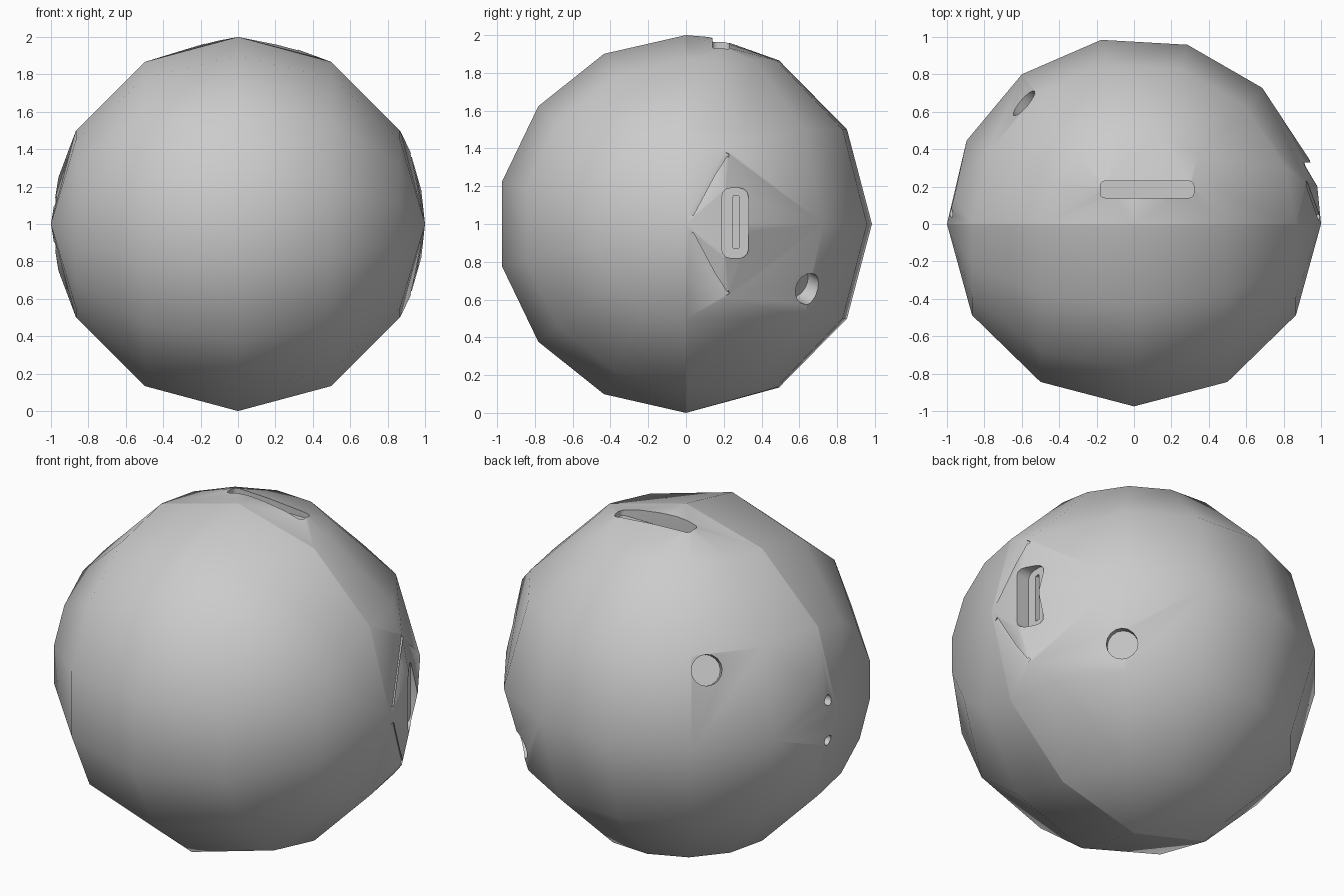
import bpy, bmesh, math
from mathutils import Vector

cube = bpy.data.objects.get("Cube")
if cube:
    bpy.data.objects.remove(cube, do_unlink=True)

CENTRE = Vector((0, 0, 1))

grey = bpy.data.materials.new("matte_grey")
grey.use_nodes = True
grey.diffuse_color = (0.6, 0.6, 0.6, 1)
grey.node_tree.nodes["Principled BSDF"].inputs["Base Color"].default_value = (0.6, 0.6, 0.6, 1)


def make_object(name, bm):
    bmesh.ops.recalc_face_normals(bm, faces=bm.faces)
    mesh = bpy.data.meshes.new(name)
    bm.to_mesh(mesh)
    bm.free()
    obj = bpy.data.objects.new(name, mesh)
    bpy.context.collection.objects.link(obj)
    return obj


def hull(name, points):
    bm = bmesh.new()
    for p in points:
        bm.verts.new(p)
    out = bmesh.ops.convex_hull(bm, input=bm.verts)
    loose = {v for v in out["geom_interior"] if isinstance(v, bmesh.types.BMVert)}
    bmesh.ops.delete(bm, geom=list(loose), context="VERTS")
    bmesh.ops.dissolve_limit(bm, angle_limit=0.01, verts=bm.verts, edges=bm.edges)
    obj = make_object(name, bm)
    obj.data.materials.append(grey)
    return obj


def finish(obj):
    # Open the shell along the seam and smooth it
    bm = bmesh.new()
    bm.from_mesh(obj.data)
    seam = [f for f in bm.faces if all(abs(v.co.y) < 1e-4 for v in f.verts)]
    bmesh.ops.delete(bm, geom=seam, context="FACES")
    bm.to_mesh(obj.data)
    bm.free()
    bpy.ops.object.select_all(action="DESELECT")
    obj.select_set(True)
    bpy.context.view_layer.objects.active = obj
    bpy.ops.object.shade_smooth_by_angle(angle=math.radians(40))


def cut(obj, cutter):
    cutter.hide_render = True
    mod = obj.modifiers.new("pocket", "BOOLEAN")
    mod.object, mod.operation, mod.solver = cutter, "DIFFERENCE", "EXACT"
    bpy.ops.object.select_all(action="DESELECT")
    bpy.context.view_layer.objects.active = obj
    obj.select_set(True)
    bpy.ops.object.modifier_apply(modifier=mod.name)
    bpy.data.objects.remove(cutter, do_unlink=True)


def box_cutter(low, high, axis, radius):
    # Box whose edges along one axis are rounded
    low, high = Vector(low), Vector(high)
    bm = bmesh.new()
    bmesh.ops.create_cube(bm, size=1)
    for v in bm.verts:
        v.co = Vector(l + (c + 0.5) * (h - l) for c, l, h in zip(v.co, low, high))
    rounded = [e for e in bm.edges
               if abs((e.verts[0].co - e.verts[1].co).normalized()[axis]) > 0.9]
    bmesh.ops.bevel(bm, geom=rounded, offset=radius, segments=3, profile=0.5, affect="EDGES")
    return make_object("slot_cutter", bm)


def hole_cutter(point, radius, depth):
    # Cylinder pointing at the centre of the ball
    out = (Vector(point) - CENTRE).normalized()
    bm = bmesh.new()
    bmesh.ops.create_cone(bm, cap_ends=True, segments=16, radius1=radius, radius2=radius, depth=2 * depth)
    bm.transform(out.to_track_quat("Z", "Y").to_matrix().to_4x4())
    bmesh.ops.translate(bm, verts=bm.verts, vec=CENTRE + out * 0.97)
    return make_object("hole_cutter", bm)


def groove_cutter(start, end, width):
    start, end = Vector(start), Vector(end)
    bm = bmesh.new()
    bmesh.ops.create_cube(bm, size=1)
    for v in bm.verts:
        v.co = Vector((v.co.x * 0.05, v.co.y * width, v.co.z * (end - start).length))
    bm.transform((end - start).to_track_quat("Z", "X").to_matrix().to_4x4())
    bmesh.ops.translate(bm, verts=bm.verts, vec=(start + end) / 2)
    return make_object("groove_cutter", bm)


# Front shell: half ball with its poles on the sides
front_points = [Vector((1, 0, 1)), Vector((-1, 0, 1))]
for ring in range(-2, 3):
    a = math.radians(30 * ring)
    for step in range(8):
        t = math.pi / 2 + step * math.pi / 7
        y = 0 if step in (0, 7) else math.cos(t) * math.cos(a)
        front_points.append(Vector((math.sin(a), y, 1 + math.sin(t) * math.cos(a))))
finish(hull("front_shell", front_points))

# Back shell: shares the rim, with upright poles and slight bulges by the slots
back_points = [p for p in front_points if p.y == 0]
for ring in range(-2, 3):
    e = math.radians(30 * ring)
    for step in range(6):
        a = math.radians(20 + 26.7 * step)
        back_points.append(Vector((math.cos(a) * math.cos(e), math.sin(a) * math.cos(e), 1 + math.sin(e))))
for side in (-1, 1):
    back_points += [Vector((0.92, 0.22, 1 + 0.39 * side)), Vector((0.98, 0.2, 1 + 0.18 * side)),
                    Vector((-0.96, 0.15, 1 + 0.25 * side))]
back_points += [Vector((0.3, 0.2, 1.94)), Vector((-0.16, 0.2, 1.97)), Vector((0, 0.12, 1.99))]
back = hull("back_shell", back_points)

# Top slot and side slot with a narrower inner slit
cut(back, box_cutter((-0.18, 0.14, 1.9), (0.32, 0.23, 2.1), 2, 0.025))
cut(back, box_cutter((0.9, 0.19, 0.82), (1.1, 0.33, 1.19), 0, 0.045))
cut(back, box_cutter((0.87, 0.25, 0.87), (1.1, 0.28, 1.15), 0, 0.004))

# Round button holes at the back corners
for spot in ((0.64, 0.66, 0.65), (-0.61, 0.67, 1.43)):
    cut(back, hole_cutter(spot, 0.085, 0.1))

# Pair of small holes on the other side, and grooves beside the side slot
for side in (-1, 1):
    cut(back, hole_cutter((-0.98, 0.065, 1 + 0.12 * side), 0.03, 0.08))
    cut(back, groove_cutter((0.99, 0.03, 1 + 0.05 * side), (0.925, 0.21, 1 + 0.38 * side), 0.012))
finish(back)
